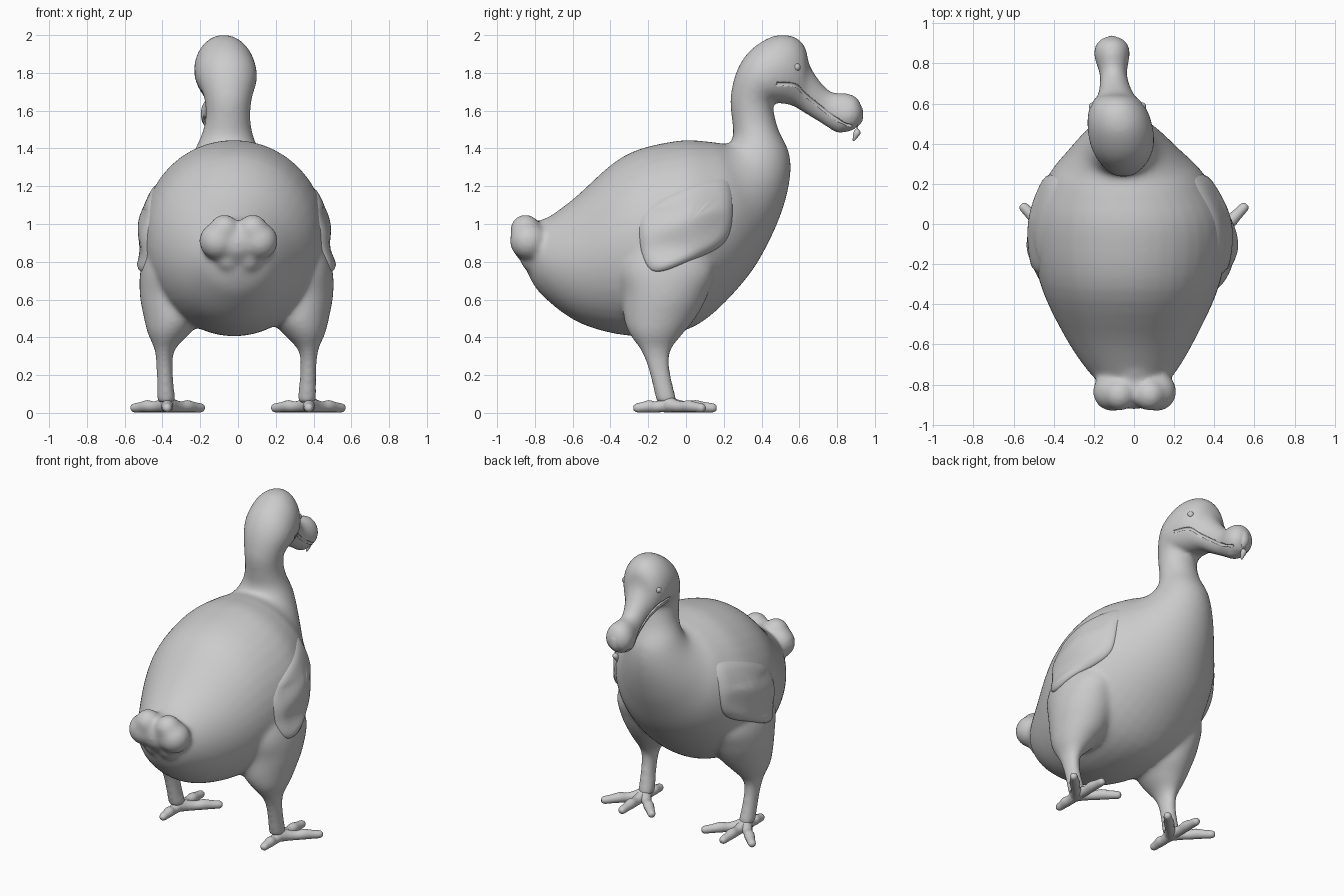
import bpy, bmesh, math
from mathutils import Vector, Matrix
from mathutils.bvhtree import BVHTree

if "Cube" in bpy.data.objects:
    bpy.data.objects.remove(bpy.data.objects["Cube"])


def spline(keys, steps, closed=False):
    """Catmull-Rom through lists of numbers."""
    n, out = len(keys), []
    get = (lambda i: keys[i % n]) if closed else (lambda i: keys[max(0, min(n - 1, i))])
    for i in range(n if closed else n - 1):
        for k in range(steps):
            t = k / steps
            out.append([b + t / 2 * (c - a + t * (2 * a - 5 * b + 4 * c - d + t * (3 * (b - c) + d - a)))
                        for a, b, c, d in zip(get(i - 1), get(i), get(i + 1), get(i + 2))])
    return out if closed else out + [list(keys[-1])]


def bridge(bm, rings):
    """Skin a row of rings and cap both ends."""
    for r, q in zip(rings, rings[1:]):
        for k in range(len(r)):
            j = (k + 1) % len(r)
            bm.faces.new((r[k], r[j], q[j], q[k]))
    bm.faces.new(rings[0][::-1])
    bm.faces.new(rings[-1])


def loft(bm, sections, seg=32, steps=5):
    """Skin elliptical rings given as centre, axis a, axis b."""
    rings = []
    for s in spline([[*c, *a, *b] for c, a, b in sections], steps):
        c, a, b = Vector(s[:3]), Vector(s[3:6]), Vector(s[6:])
        angles = [math.tau * k / seg for k in range(seg)]
        rings.append([bm.verts.new(c + a * math.cos(u) + b * math.sin(u)) for u in angles])
    bridge(bm, rings)


def tube(bm, pts, radii, seg=16):
    """Round-ended tube through points."""
    p, secs = [Vector(q) for q in pts], []
    for i, r in enumerate(radii):
        t = (p[min(i + 1, len(p) - 1)] - p[max(i - 1, 0)]).normalized()
        a = t.cross(Vector((0, 0, 1)))
        a = a.normalized() if a.length > 0.05 else Vector((1, 0, 0))
        b = t.cross(a).normalized()
        ring = (p[i], a * r, b * r)
        tip = (p[i] + t * r * (0.7 if i else -0.7), a * r / 2, b * r / 2)
        secs += [tip, ring] if i == 0 else [ring, tip] if i == len(p) - 1 else [ring]
    loft(bm, secs, seg)


def ball(bm, loc, r):
    bmesh.ops.create_uvsphere(bm, u_segments=20, v_segments=12, radius=r,
                              matrix=Matrix.Translation(loc))


def finish(name, bm, smooth=0):
    bmesh.ops.recalc_face_normals(bm, faces=bm.faces)
    for f in bm.faces:
        f.smooth = True
    me = bpy.data.meshes.new(name)
    bm.to_mesh(me)
    bm.free()
    ob = bpy.data.objects.new(name, me)
    bpy.context.collection.objects.link(ob)
    if smooth:
        ob.modifiers.new("soften", 'SMOOTH').iterations = smooth
    return ob


def centre_x(y):
    """The head is turned a little to one side."""
    return -.02 * min(1, max(0, (y + .9) / .4)) - .09 * min(1, max(0, (y - .1) / .7))


# Body, neck, head and beak: top y, z, bottom y, z, half width
profile = [
    (-.86, .95, -.84, .74, .08), (-.78, 1.0, -.76, .62, .19), (-.6, 1.13, -.55, .47, .32),
    (-.33, 1.36, -.25, .405, .45), (-.05, 1.44, .05, .46, .487), (.13, 1.435, .31, .7, .4),
    (.2, 1.425, .46, .95, .29), (.235, 1.43, .54, 1.18, .21), (.25, 1.48, .55, 1.36, .155),
    (.242, 1.56, .49, 1.5, .122), (.235, 1.67, .462, 1.61, .122), (.268, 1.81, .465, 1.65, .145),
    (.34, 1.92, .485, 1.64, .162), (.46, 1.995, .53, 1.635, .162), (.565, 1.995, .565, 1.625, .147),
    (.63, 1.94, .6, 1.605, .118), (.66, 1.83, .63, 1.585, .09), (.76, 1.705, .72, 1.53, .068),
    (.86, 1.692, .8, 1.48, .088), (.91, 1.665, .84, 1.485, .088), (.938, 1.6, .87, 1.49, .065),
    (.93, 1.55, .885, 1.49, .03)]
bm = bmesh.new()
loft(bm, [((centre_x((ty + by) / 2), (ty + by) / 2, (tz + bz) / 2), (w, 0, 0),
           (0, (ty - by) / 2, (tz - bz) / 2)) for ty, tz, by, bz, w in profile], 40)

# Thighs and shanks: x, y, z, x radius, y radius; tail tufts
leg = [(.36, -.12, .98, .08, .12), (.36, -.1, .78, .145, .245), (.335, -.11, .63, .178, .228),
       (.335, -.14, .5, .155, .19), (.358, -.158, .42, .112, .143), (.38, -.16, .33, .053, .08),
       (.38, -.14, .22, .044, .057), (.372, -.1, .05, .052, .056)]
for s in (-1, 1):
    loft(bm, [((s * x - .008, y, z), (rx, 0, 0), (0, ry, 0)) for x, y, z, rx, ry in leg], 28)
    for x, y, z, r in [(.11, -.835, .91, .1), (.075, -.85, .97, .082), (.05, -.8, .82, .08)]:
        ball(bm, (s * x + .003, y, z), r)
for y, r in [(-.7, .14), (-.81, .115)]:
    ball(bm, (0, y, .9), r)
body = finish("body", bm)
m = body.modifiers.new("blend", 'REMESH')
m.mode, m.voxel_size, m.use_smooth_shade = 'VOXEL', .012, True
body.modifiers.new("soften", 'SMOOTH').iterations = 26

# Surface lookup for wings, eyes and mouth
surface = BVHTree.FromObject(body, bpy.context.evaluated_depsgraph_get())


def side_x(s, y, z):
    hit = surface.ray_cast(Vector((s * 2, y, z)), Vector((-s, 0, 0)))[0]
    return hit.x if hit else None


wing_outline = [(.25, 1.19), (.17, 1.255), (-.12, 1.15), (-.26, 1.01), (-.195, .75),
                (.02, .8), (.225, .92)]
mouth_line = [(.487, 1.742), (.577, 1.735), (.63, 1.685), (.71, 1.62), (.79, 1.56), (.87, 1.52)]
for s, label in ((-1, "left"), (1, "right")):
    # Wing laid over the flank, thin along its top, with feather folds
    bm = bmesh.new()
    rings = []
    for k in [1.03 - .1 * i for i in range(11)]:
        h = min(.026, -.02 + (1.03 - k) * .38)
        ring = []
        for y, z in spline(wing_outline, 10, True):
            y, z = .01 + (y - .01) * k, 1.0 + (z - 1.0) * k
            fold = .007 * math.sin(26 * (z - .45 * y)) if h > .02 and z < 1.08 else 0
            top = .014 * min(1, max(0, (z - .5 * y - .92) / .25))
            x = side_x(s, y, z)
            ring.append(bm.verts.new(((s * .4 if x is None else x) + s * (h + fold - top), y, z)))
        rings.append(ring)
    bridge(bm, rings)
    finish(label + "_wing", bm, 3)

    # Eye
    bm = bmesh.new()
    ball(bm, (side_x(s, .585, 1.83) - s * .013, .585, 1.83), .021)
    finish(label + "_eye", bm)

    # Three front toes and one hind toe, with knuckles
    bm = bmesh.new()
    for dx, dy in [(.175, .18), (0, .24), (-.18, .18), (0, -.167)]:
        radii = [.042, .034, .029, .032, .027, .023]
        pts = [(s * (.375 + dx * i / 5), dy * i / 5 - .095, r + .003) for i, r in enumerate(radii)]
        tube(bm, pts, radii)
    finish(label + "_foot", bm)

    # Mouth groove cutter
    bm = bmesh.new()
    pts = [(side_x(s, y, z), y, z) for y, z in mouth_line]
    pts = [p for p in pts if p[0] is not None]
    tube(bm, pts, [.009] * len(pts), 8)
    cutter = finish(label + "_mouth_cutter", bm)
    cutter.hide_render = True
    cutter.hide_set(True)
    m = body.modifiers.new(label + "_mouth", 'BOOLEAN')
    m.operation, m.object, m.solver = 'DIFFERENCE', cutter, 'EXACT'

# Hooked beak tip
bm = bmesh.new()
tube(bm, [(-.11, .885, 1.6), (-.11, .902, 1.54), (-.11, .907, 1.49), (-.11, .888, 1.445)],
     [.05, .032, .017, .006])
finish("beak_hook", bm)
